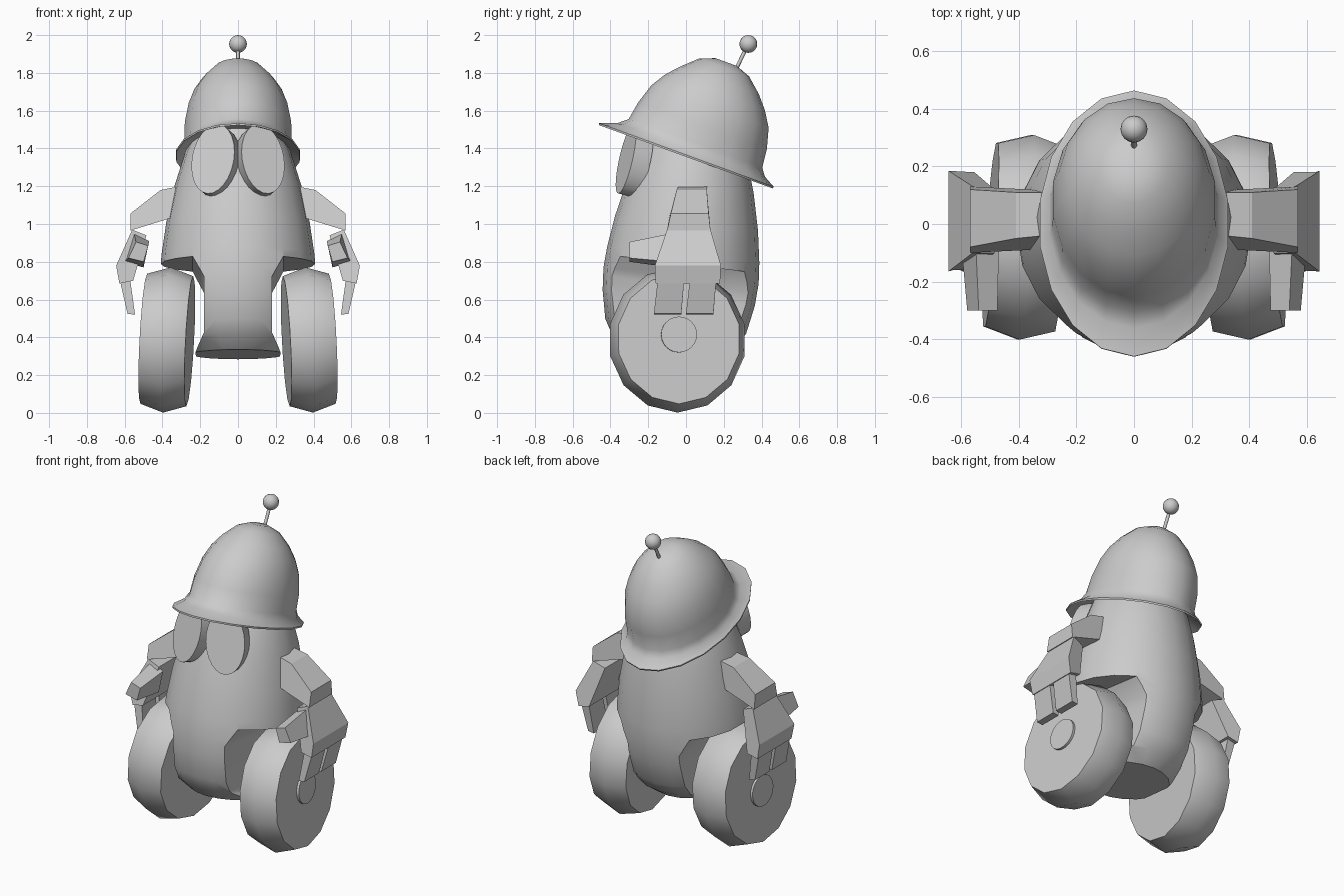
import bpy, bmesh, math
from mathutils import Vector, Matrix

cube = bpy.data.objects.get("Cube")
if cube:
    bpy.data.objects.remove(cube, do_unlink=True)

grey = bpy.data.materials.new("plain_grey")
grey.use_nodes = True
COLOUR = (0.6, 0.6, 0.6, 1)
grey.diffuse_color = COLOUR
grey.node_tree.nodes["Principled BSDF"].inputs["Base Color"].default_value = COLOUR


def loft(name, rings, matrix=Matrix(), smooth=None):
    """Skin equal-length rings of points and cap both ends."""
    bm = bmesh.new()
    rows = [[bm.verts.new(matrix @ Vector(p)) for p in ring] for ring in rings]
    n = len(rows[0])
    for a, b in zip(rows, rows[1:]):
        for i in range(n):
            j = (i + 1) % n
            bm.faces.new((a[i], a[j], b[j], b[i]))
    bm.faces.new(rows[0])
    bm.faces.new(rows[-1])
    bmesh.ops.recalc_face_normals(bm, faces=bm.faces)
    mesh = bpy.data.meshes.new(name)
    bm.to_mesh(mesh)
    bm.free()
    mesh.materials.append(grey)
    ob = bpy.data.objects.new(name, mesh)
    bpy.context.collection.objects.link(ob)
    if smooth:
        shade(ob, smooth)
    return ob


def shade(ob, degrees):
    bpy.ops.object.select_all(action="DESELECT")
    ob.select_set(True)
    bpy.context.view_layer.objects.active = ob
    bpy.ops.object.shade_smooth_by_angle(angle=math.radians(degrees))


def oval(rx, ry, z, cy=0, n=16, start=0):
    return [(rx * math.cos(start + math.tau * i / n),
             cy + ry * math.sin(start + math.tau * i / n), z) for i in range(n)]


def prism(name, side, points):
    """Flat-sided block: each point is (x, z, front y, back y)."""
    return loft(name, [[(side * x, f, z) for x, z, f, b in points],
                       [(side * x, b, z) for x, z, f, b in points]])


def rot(degrees, axis):
    return Matrix.Rotation(math.radians(degrees), 4, axis)


# Egg-shaped body leaning back
profile = [(.25, 0), (.33, .07), (.375, .15), (.405, .3), (.413, .42), (.405, .53),
           (.38, .7), (.335, .9), (.275, 1.09), (.18, 1.25)]
body = loft("body", [oval(r, r, z, n=20) for r, z in profile],
            Matrix.Translation((0, -.07, .31)) @ rot(-6, "X"))

# Wheel wells cut out of the body
well = [(.7, .78), (.24, .78), (.18, .67), (.18, .38), (.24, .27), (.24, .1), (.7, .1)]
for side in (1, -1):
    cutter = loft("well_cutter", [[(side * x, y, z) for x, z in well] for y in (-.7, .7)],
                  rot(-7, "X"))
    cutter.hide_render = True
    cut = body.modifiers.new("well", "BOOLEAN")
    cut.object = cutter
    cut.solver = "EXACT"
    bpy.context.view_layer.objects.active = body
    bpy.ops.object.modifier_apply(modifier=cut.name)
    bpy.data.objects.remove(cutter, do_unlink=True)
shade(body, 35)

# Helmet with flared brim: (half width, back, front, height)
helmet_rings = [(.2, -.25, .25, .08), (.27, -.37, .34, .05), (.33, -.49, .49, -.004),
                (.332, -.492, .492, .006), (.298, -.43, .40, .04), (.288, -.40, .352, .08),
                (.286, -.39, .335, .18), (.265, -.36, .30, .29), (.235, -.31, .25, .37),
                (.19, -.25, .185, .44), (.12, -.17, .11, .51), (.05, -.09, .03, .54)]
loft("helmet", [oval(w, (f - b) / 2, h, -(f + b) / 2, 18, math.pi / 2)
                for w, b, f, h in helmet_rings],
     Matrix.Translation((0, 0, 1.36)) @ rot(-20, "X"), 45)

# Antenna
foot, tip = Vector((0, .26, 1.81)), Vector((0, .33, 1.953))
lean = (tip - foot).to_track_quat("Z", "Y").to_matrix().to_4x4()
loft("antenna_rod", [oval(.01, .01, h, n=8) for h in (0, (tip - foot).length)],
     Matrix.Translation(foot) @ lean, 50)
bpy.ops.mesh.primitive_uv_sphere_add(segments=16, ring_count=10, radius=.047, location=tip)
ball = bpy.context.object
ball.name = "antenna_ball"
ball.data.materials.append(grey)
shade(ball, 60)

for side, tag in ((1, "left"), (-1, "right")):
    # Oval eye plate set into the face
    loft(tag + "_eye", [oval(.117, .19, h, n=24) for h in (-.1, 0)],
         Matrix.Translation((side * .133, -.318, 1.345)) @ rot(side * 18, "Z")
         @ rot(-14, "X") @ rot(-side * 5, "Y") @ rot(90, "X"), 40)

    # Barrel-tread wheel and hub cap, leaning in at the top and toed in at the back
    stance = (Matrix.Translation((side * .377, -.046, .386)) @ rot(side * 4, "Z")
              @ rot(-side * 3, "Y") @ rot(side * 90, "Y"))
    loft(tag + "_wheel", [oval(r, r * .95, h, n=14)
                          for r, h in ((.345, -.122), (.385, 0), (.345, .122))], stance, 45)
    loft(tag + "_hub_cap", [oval(.095, .095, h, n=24) for h in (.1, .137)],
         stance @ Matrix.Translation((-.022, 0, 0)), 40)

    # Arm: upper arm, forearm, thumb and two fingers
    prism(tag + "_upper_arm", side, [(.31, 1.2, -.04, .11), (.41, 1.18, -.05, .11),
                                     (.57, 1.055, -.08, .12), (.57, .965, -.1, .13),
                                     (.36, 1.03, -.09, .12)])
    prism(tag + "_forearm", side, [(.485, .94, -.1, .12), (.56, .97, -.1, .13),
                                   (.645, .78, -.165, .185), (.628, .685, -.16, .18),
                                   (.555, .70, -.16, .18)])
    loft(tag + "_thumb", [[(side * x0, y, z0), (side * x1, y, z1), (side * x2, y, z2),
                           (side * x3, y, z3)] for y, x0, z0, x1, z1, x2, z2, x3, z3 in
                          ((-.30, .58, .82, .50, .80, .475, .885, .54, .905),
                           (-.08, .60, .80, .50, .77, .47, .91, .55, .95))])
    for number, y in (("1", -.16), ("2", .01)):
        prism(f"{tag}_finger_{number}", side,
              [(.625, .70, y + .01, y + .15), (.585, .525, y - .01, y + .135),
               (.545, .52, y - .01, y + .135), (.57, .70, y + .01, y + .15)])
